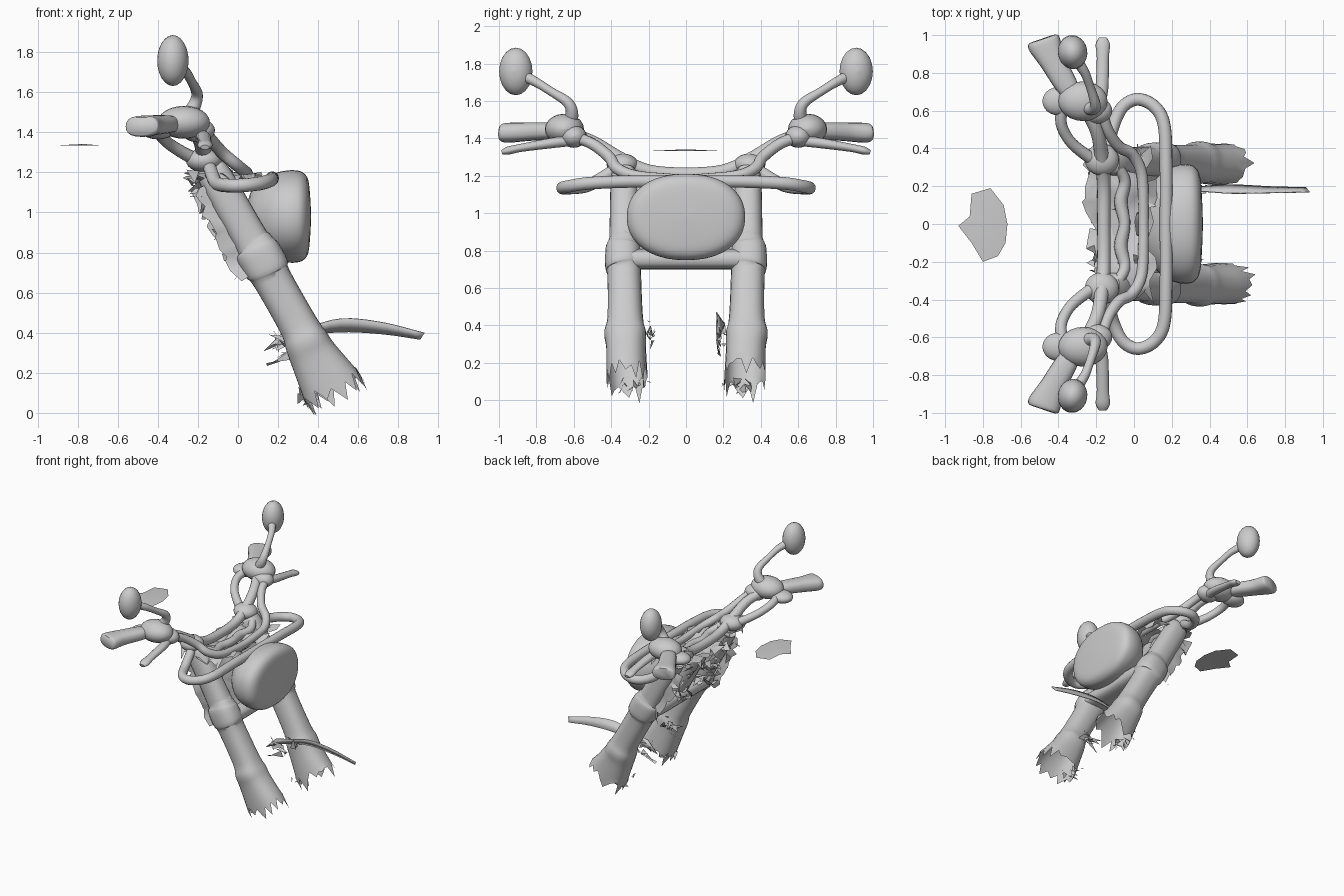
import bpy, bmesh, math, random
from mathutils import Vector

if "Cube" in bpy.data.objects:
    bpy.data.objects.remove(bpy.data.objects["Cube"])

random.seed(4)


def make(name, verts, faces, mirror=False, angle=60, solid=0):
    me = bpy.data.meshes.new(name)
    me.from_pydata([tuple(v) for v in verts], [], faces)
    bm = bmesh.new()
    bm.from_mesh(me)
    bmesh.ops.recalc_face_normals(bm, faces=bm.faces)
    bm.to_mesh(me)
    bm.free()
    me.shade_smooth()
    me.set_sharp_from_angle(angle=math.radians(angle))
    ob = bpy.data.objects.new(name, me)
    bpy.context.collection.objects.link(ob)
    if solid:
        ob.modifiers.new("thickness", 'SOLIDIFY').thickness = solid
    if mirror:
        m = ob.modifiers.new("mirror", 'MIRROR')
        m.use_axis = (False, True, False)
        m.use_mirror_merge = False
    return ob


def spline(st, n):
    """Catmull-Rom through stations of any dimension."""
    st = [Vector(s) for s in st]
    out = []
    for i in range(len(st) - 1):
        a, b, c, d = st[max(i - 1, 0)], st[i], st[i + 1], st[min(i + 2, len(st) - 1)]
        for k in range(n):
            t = k / n
            out.append(0.5 * (2 * b + (c - a) * t + (2 * a - 5 * b + 4 * c - d) * t * t
                              + (3 * b - a - 3 * c + d) * t ** 3))
    return out + [st[-1]]


def loft(name, stations, sides=16, n=5, mirror=False, power=2.0, ragged=0, cap=True):
    """Skin over stations (x, y, z, r1, r2)."""
    pos = spline([s[:3] for s in stations], n)
    rad = spline([(s[3], s[-1]) for s in stations], n)
    verts, faces, u = [], [], None
    for i, p in enumerate(pos):
        t = (pos[min(i + 1, len(pos) - 1)] - pos[max(i - 1, 0)]).normalized()
        if u is None:
            u = Vector((1, 0, 0)) if abs(t.y) > 0.7 else Vector((0, 1, 0))
        u = (u - t * u.dot(t)).normalized()
        v = t.cross(u)
        for k in range(sides):
            a = 2 * math.pi * k / sides
            c, s = math.cos(a), math.sin(a)
            c = math.copysign(abs(c) ** (2 / power), c)
            s = math.copysign(abs(s) ** (2 / power), s)
            q = p + u * c * max(rad[i][0], 0) + v * s * max(rad[i][1], 0)
            if ragged and i == len(pos) - 1:
                q += t * ragged * random.uniform(-0.6, 1) * (1 if k % 2 else -0.4)
            verts.append(q)
    for i in range(len(pos) - 1):
        for k in range(sides):
            j = (k + 1) % sides
            faces.append((i * sides + k, i * sides + j, (i + 1) * sides + j, (i + 1) * sides + k))
    if cap:
        faces.append(tuple(range(sides)))
        if not ragged:
            faces.append(tuple(range(len(verts) - sides, len(verts))))
    return make(name, verts, faces, mirror)


def both(half):
    """Complete a path given from +y side to the centre."""
    return half + [(s[0], -s[1], *s[2:]) for s in reversed(half[:-1])]


def blob(name, c, r, mirror=True, tilt=0):
    st = []
    for i in range(13):
        a = math.pi * i / 12
        x, s = -math.cos(a) * r[0], math.sin(a)
        st.append((c[0] + x, c[1] + tilt * x, c[2], s * r[1], s * r[2]))
    return loft(name, st, 20, 1, mirror)


def sheet(name, fn, nu, nv, jitter, drop=0):
    """Torn grid surface fn(u, v) with u, v in 0..1."""
    verts, faces = [], []
    for i in range(nu + 1):
        for j in range(nv + 1):
            edge = 2.2 if i in (0, nu) or j in (0, nv) else 1
            verts.append(fn(i / nu, j / nv) + Vector([random.uniform(-jitter, jitter) * edge for _ in range(3)]))
    w = nv + 1
    for i in range(nu):
        for j in range(nv):
            if random.random() >= drop:
                faces.append((i * w + j, i * w + j + 1, (i + 1) * w + j + 1, (i + 1) * w + j))
    return make(name, verts, faces, angle=50)


def shards(name, c, spread, size, n):
    verts, faces = [], []
    for i in range(n):
        p = Vector([c[k] + random.uniform(-1, 1) * spread[k] for k in range(3)])
        for _ in range(3):
            verts.append(p + Vector([random.uniform(-1, 1) * size[k] for k in range(3)]))
        faces.append((3 * i, 3 * i + 1, 3 * i + 2))
    return make(name, verts, faces)


D, P, A = Vector((.485, 0, -.875)), Vector((.875, 0, .485)), Vector((-.1, 0, 1.17))


def fork(s, p, y):
    return A + D * s + P * p + Vector((0, y, 0))


# Fork legs with collars and torn lower ends
for side in (1, -1):
    st = [(-.13, .33, 1.2, .06, .07), (-.11, .33, 1.17, .073, .085), (.06, .33, .87, .08, .09),
          (.085, .332, .83, .085, .1), (.1, .335, .8, .095, .112), (.145, .335, .72, .097, .112),
          (.17, .33, .67, .09, .097), (.3, .325, .44, .095, .097), (.34, .325, .36, .112, .11),
          (.38, .32, .28, .106, .122), (.47, .315, .125, .11, .155)]
    loft("fork_leg", [(s[0], s[1] * side, *s[2:]) for s in st], 28, 4, power=2.4, ragged=.1)
    shards("torn_leg_fragments", (.26, .19 * side, .35), (.08, .015, .05), (.06, .02, .05), 12)
    shards("torn_leg_tip", (.36, .27 * side, .08), (.04, .08, .03), (.03, .03, .035), 10)

# Lower clamp and steering stem
loft("lower_clamp", [(.11, y, .755, .125 if abs(y) < .34 else .1, .055) for y in (-.36, -.3, 0, .3, .36)],
     20, 3, power=3)
loft("steering_stem", [(*fork(s, -.02, 0), .08) for s in (0, .2, .42)], 16, 2)


# Shroud between the legs, wrapping back with torn edges
def shroud(u, v):
    y = (v - .5) * 2
    a = abs(y)
    p = .04 if a < .7 else .04 - (a - .7) / .3 * .19
    return fork(.01 + .47 * u, p, math.copysign(min(a / .75, 1) * .37, y))


sheet("fork_shroud", shroud, 12, 20, .012)
sheet("upper_clamp_sheet", lambda u, v: Vector((-.24 + .34 * u, -.39 + .78 * v, 1.17 + .02 * math.sin(9 * v))),
      8, 14, .018, .12)
for s in (.0, .12, .25, .38):
    shards("torn_rear_edge", fork(s, -.11, 0), (.02, .33, .04), (.05, .06, .06), 14)

# Headlamp: rounded oval lens and bowl
loft("headlamp", [(x, 0, .98, .315 * r, .23 * r) for x, r in
     ((.04, .01), (.06, .5), (.12, .78), (.18, .93), (.24, .995), (.29, 1), (.325, .95),
      (.35, .8), (.36, .45), (.365, .01))], 40, 3, power=2.2)

# Handlebar, grips and their inner clamps
loft("handlebar", both([(-.36, .72, 1.44, .035), (-.28, .64, 1.43, .036), (-.2, .5, 1.38, .036),
                        (-.17, .35, 1.29, .038), (-.16, .2, 1.225, .036), (-.16, 0, 1.21, .035)]), 14, 5)
loft("grip", [(-.31, .66, 1.44, .04, .035), (-.36, .74, 1.44, .06, .045), (-.43, .86, 1.435, .068, .05),
              (-.475, .955, 1.43, .088, .053), (-.485, .98, 1.43, .075, .045)], 20, 4, True, 2.5)
blob("bar_clamp", (-.17, .34, 1.26), (.09, .085, .06))

# Control housings, levers and lever mounts
blob("control_housing", (-.27, .65, 1.45), (.13, .105, .082))
blob("switch_pod", (-.4, .65, 1.41), (.085, .075, .045))
blob("lever_mount", (-.2, .6, 1.41), (.085, .07, .06))
loft("lever", [(-.19, .6, 1.39, .03), (-.17, .72, 1.375, .034, .028), (-.165, .88, 1.35, .032, .022),
               (-.165, .95, 1.335, .038, .022), (-.165, .985, 1.325, .022, .012)], 14, 4, True)

# Mirrors on bent stems
loft("mirror_stem", [(-.25, .62, 1.48, .04), (-.215, .61, 1.54, .033), (-.205, .635, 1.595, .028),
                     (-.23, .72, 1.65, .023), (-.26, .8, 1.7, .025), (-.3, .86, 1.73, .03)], 14, 5, True)
blob("mirror_head", (-.325, .91, 1.758), (.077, .09, .127), tilt=.15)

# Cables: forward loop, second cable and rear hoses
loft("front_cable_loop", both([(-.14, .4, 1.22, .033), (-.11, .52, 1.15, .034), (-.06, .62, 1.135, .034),
                               (.02, .66, 1.135, .034), (.11, .62, 1.145, .034), (.16, .52, 1.16, .034),
                               (.17, .3, 1.17, .034), (.17, 0, 1.17, .034)]), 14, 6)
loft("control_cable", both([(-.17, .6, 1.41, .03), (-.14, .5, 1.37, .03), (-.08, .41, 1.3, .031),
                            (-.01, .37, 1.24, .031), (.04, .27, 1.2, .03), (.05, .1, 1.185, .028),
                            (.05, 0, 1.18, .028)]), 12, 5)
loft("rear_hose", [(-.38, .62, 1.41, .032), (-.385, .53, 1.385, .03), (-.34, .44, 1.34, .03),
                   (-.26, .37, 1.29, .032), (-.18, .32, 1.25, .035)], 12, 5, True)
loft("centre_cable", both([(-.13, .36, 1.25, .028), (-.05, .24, 1.19, .03), (-.07, .12, 1.175, .035),
                           (-.05, 0, 1.18, .03)]), 12, 5)

# Torn fender strip on one side
top = spline([(.22, .17, .4), (.35, .175, .43), (.52, .165, .472), (.72, .168, .453), (.93, .172, .4)], 4)
low = spline([(.13, .175, .31), (.3, .195, .375), (.5, .21, .405), (.72, .2, .395), (.91, .195, .368)], 4)
make("fender_strip", top + low, [(i, i + 1, i + 18, i + 17) for i in range(16)], solid=.006)
shards("torn_fender_edge", (.22, .175, .31), (.06, .01, .04), (.07, .015, .04), 8)

# Loose flat fragment behind
rim = [(-.93, -.01), (-.87, .04), (-.86, .16), (-.76, .19), (-.69, .1), (-.67, 0), (-.68, -.1),
       (-.72, -.17), (-.8, -.2), (-.86, -.1)]
make("loose_fragment", [(x, y, 1.333) for x, y in rim] + [(-.77, 0, 1.342)],
     [(i, (i + 1) % 10, 10) for i in range(10)])
